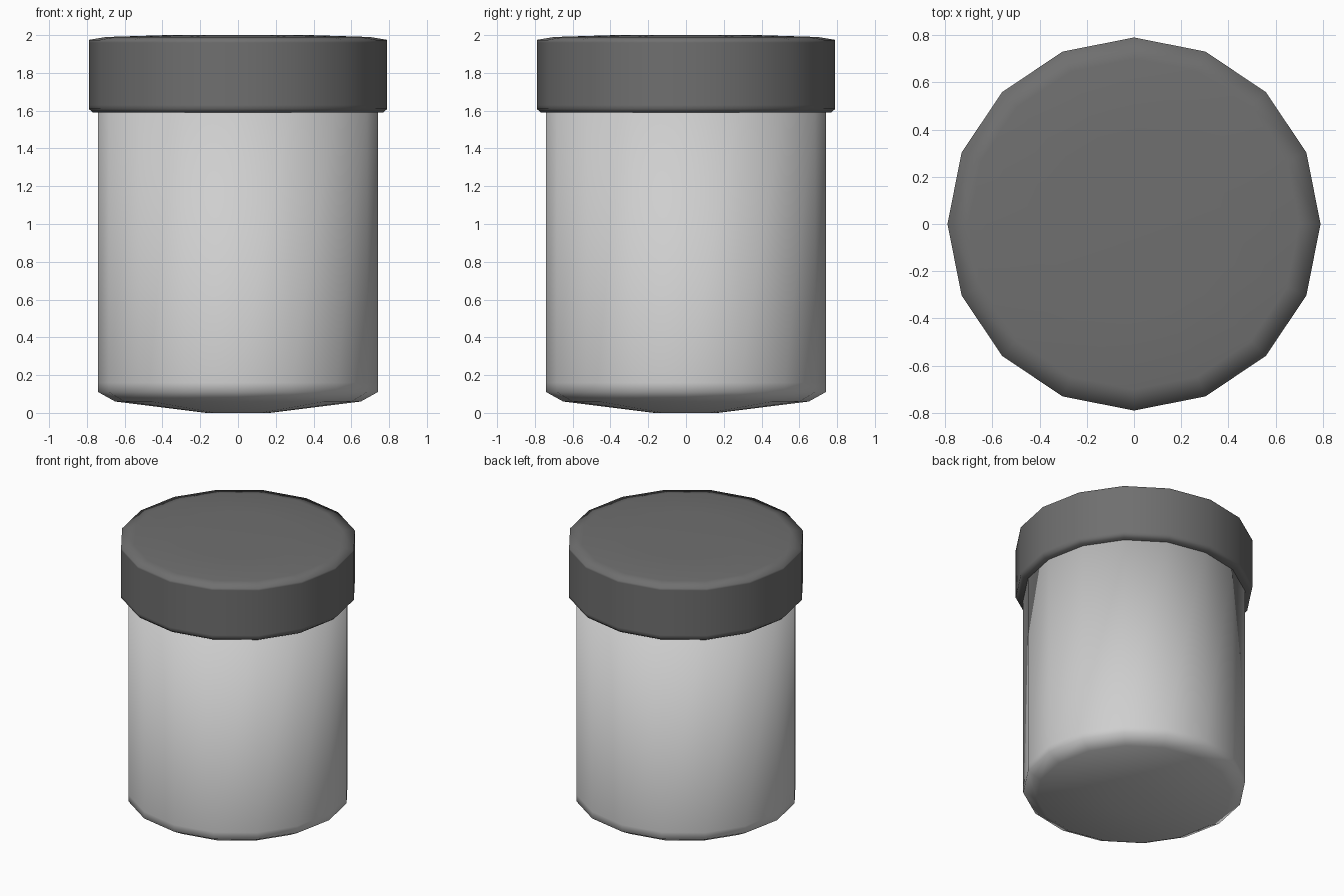
import bpy
import bmesh
from math import cos, sin, tau

cube = bpy.data.objects.get("Cube")
if cube:
    bpy.data.objects.remove(cube, do_unlink=True)

SIDES = 16


def make_material(name, grey):
    mat = bpy.data.materials.new(name)
    mat.use_nodes = True
    colour = (grey, grey, grey, 1)
    mat.diffuse_color = colour
    mat.node_tree.nodes["Principled BSDF"].inputs["Base Color"].default_value = colour
    return mat


def lathe(name, profile, mat):
    """Turn a (radius, height) profile, listed bottom to top, into a closed solid."""
    bm = bmesh.new()
    rings = [
        [bm.verts.new((r * cos(tau * i / SIDES), r * sin(tau * i / SIDES), z))
         for i in range(SIDES)]
        for r, z in profile
    ]
    for low, high in zip(rings, rings[1:]):
        for i in range(SIDES):
            j = (i + 1) % SIDES
            bm.faces.new((low[i], low[j], high[j], high[i]))
    bm.faces.new(rings[0][::-1])
    bm.faces.new(rings[-1])
    for face in bm.faces:
        face.smooth = True
    mesh = bpy.data.meshes.new(name)
    bm.to_mesh(mesh)
    bm.free()
    mesh.materials.append(mat)
    obj = bpy.data.objects.new(name, mesh)
    bpy.context.collection.objects.link(obj)
    return obj


# Jar with a shallow domed base and a bevelled lower edge
lathe("jar_body",
      [(0.17, 0), (0.65, 0.06), (0.74, 0.11), (0.74, 0.16), (0.74, 1.65)],
      make_material("light grey", 0.62))

# Wide lid with softened rims and a slightly crowned top
lathe("lid",
      [(0.70, 1.59), (0.77, 1.59), (0.79, 1.61), (0.79, 1.63), (0.79, 1.96),
       (0.79, 1.975), (0.70, 1.99), (0.38, 2)],
      make_material("dark grey", 0.16))
